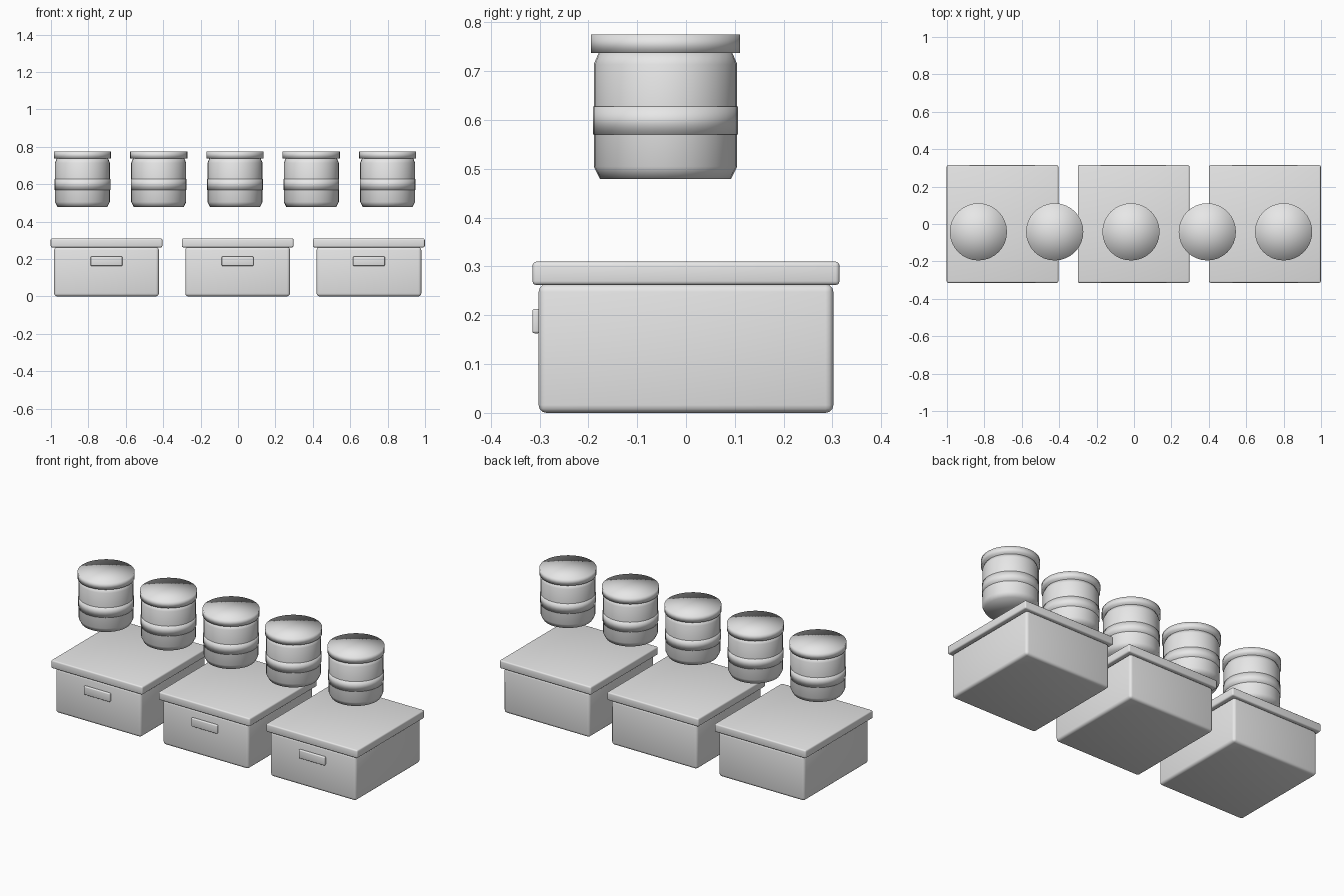
import bpy, bmesh, math
from mathutils import Matrix

cube = bpy.data.objects.get("Cube")
if cube:
    bpy.data.objects.remove(cube, do_unlink=True)

grey = bpy.data.materials.new("plain_grey")
grey.use_nodes = True
colour = (0.8, 0.8, 0.8, 1)
grey.diffuse_color = colour
grey.node_tree.nodes["Principled BSDF"].inputs["Base Color"].default_value = colour


def finish(name, bm, location):
    mesh = bpy.data.meshes.new(name)
    bmesh.ops.recalc_face_normals(bm, faces=bm.faces)
    for face in bm.faces:
        face.smooth = True
    bm.to_mesh(mesh)
    bm.free()
    mesh.materials.append(grey)
    obj = bpy.data.objects.new(name, mesh)
    obj.location = location
    bpy.context.collection.objects.link(obj)
    return obj


def rounded_box(name, location, size, radius):
    bm = bmesh.new()
    bmesh.ops.create_cube(bm, size=1, matrix=Matrix.Diagonal((*size, 1)))
    bmesh.ops.bevel(bm, geom=bm.edges[:], offset=radius, segments=3,
                    profile=0.5, affect='EDGES')
    return finish(name, bm, location)


def turned(name, location, profile, sides=32):
    """Closed solid of revolution from (radius, height) pairs, capped by fans."""
    bm = bmesh.new()
    rings = [[bm.verts.new((r * math.cos(a), r * math.sin(a), z))
              for a in (math.tau * i / sides for i in range(sides))]
             for r, z in profile]
    for low, high in zip(rings, rings[1:]):
        for i in range(sides):
            j = (i + 1) % sides
            bm.faces.new((low[i], low[j], high[j], high[i]))
    for ring, z in ((rings[0], profile[0][1]), (rings[-1], profile[-1][1])):
        centre = bm.verts.new((0, 0, z))
        for i in range(sides):
            bm.faces.new((ring[i], ring[(i + 1) % sides], centre))
    return finish(name, bm, location)


# Storage boxes with overhanging lids and front handles
for n, x in enumerate((-0.703, -0.002, 0.70), 1):
    rounded_box(f"box_body_{n}", (x, 0, 0.132), (0.56, 0.604, 0.264), 0.016)
    rounded_box(f"box_lid_{n}", (x, 0, 0.286), (0.597, 0.629, 0.048), 0.008)
    rounded_box(f"box_handle_{n}", (x, -0.307, 0.188), (0.17, 0.016, 0.05), 0.005)

# Row of round jars floating above the boxes
for n in range(5):
    place = (-0.832 + 0.408 * n, -0.042, 0)
    turned(f"jar_body_{n + 1}", place,
           [(0.134, 0.479), (0.147, 0.505), (0.147, 0.714), (0.136, 0.74)])
    turned(f"jar_band_{n + 1}", place, [(0.149, 0.57), (0.149, 0.628)])
    turned(f"jar_lid_{n + 1}", place, [(0.153, 0.737), (0.153, 0.775)])
